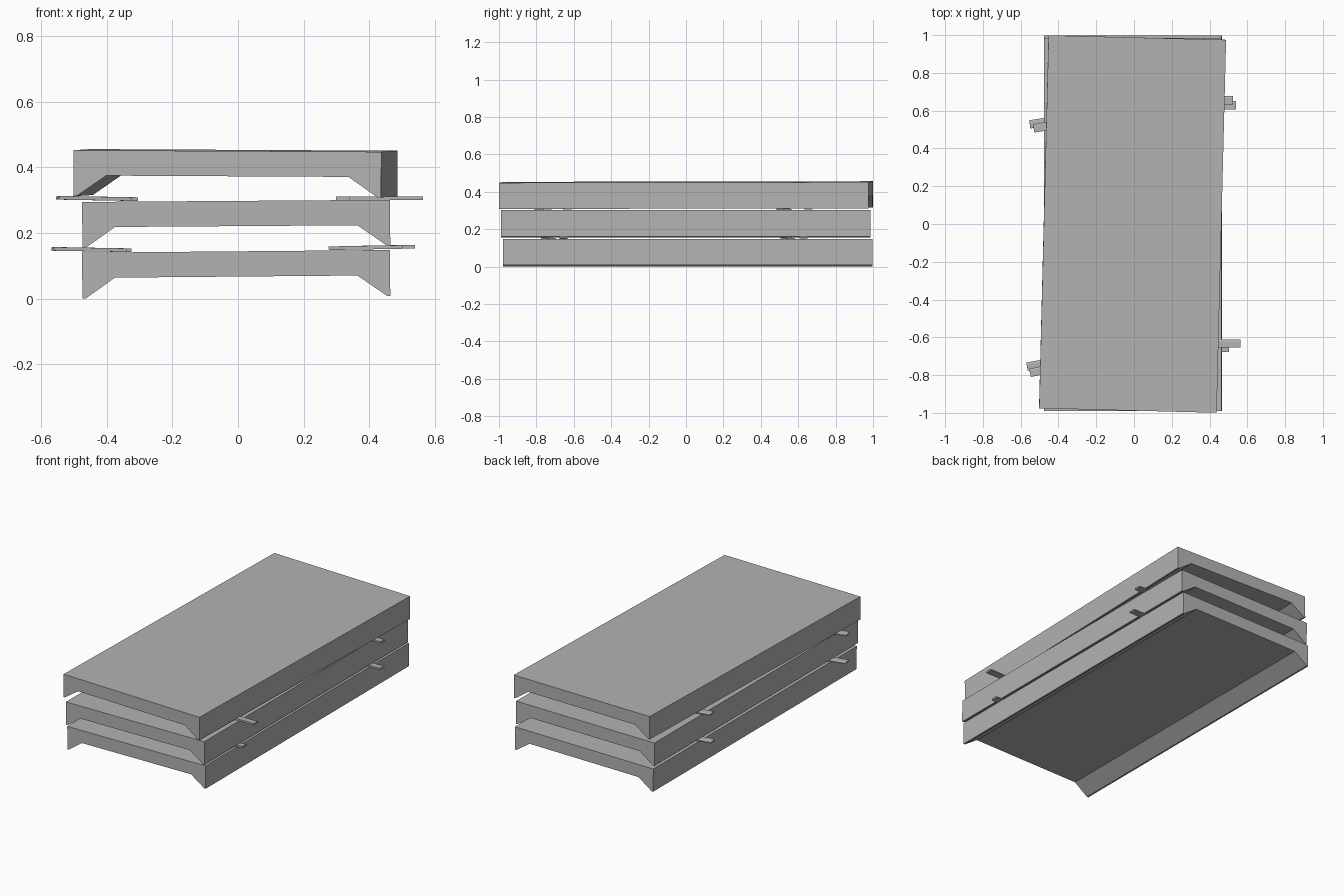
import bpy, bmesh
from math import radians
from mathutils import Matrix, Vector

if "Cube" in bpy.data.objects:
    bpy.data.objects.remove(bpy.data.objects["Cube"], do_unlink=True)

concrete = bpy.data.materials.new("grey_concrete")
concrete.use_nodes = True
GREY = (0.45, 0.45, 0.45, 1)
concrete.diffuse_color = GREY
concrete.node_tree.nodes["Principled BSDF"].inputs["Base Color"].default_value = GREY


def extrude_profile(name, profile, length, matrix):
    """Extrude an x-z outline along y, centred on the origin, then place it."""
    bm = bmesh.new()
    face = bm.faces.new([bm.verts.new((x, -length / 2, z)) for x, z in profile])
    out = bmesh.ops.extrude_face_region(bm, geom=[face])
    moved = [v for v in out["geom"] if isinstance(v, bmesh.types.BMVert)]
    bmesh.ops.translate(bm, verts=moved, vec=(0, length, 0))
    bmesh.ops.recalc_face_normals(bm, faces=bm.faces)
    mesh = bpy.data.meshes.new(name)
    bm.to_mesh(mesh)
    bm.free()
    mesh.materials.append(concrete)
    obj = bpy.data.objects.new(name, mesh)
    obj.matrix_world = matrix
    bpy.context.collection.objects.link(obj)


def place(loc, yaw=0, roll=0, pitch=0):
    return (Matrix.Translation(Vector(loc)) @ Matrix.Rotation(radians(yaw), 4, "Z")
            @ Matrix.Rotation(radians(roll), 4, "Y") @ Matrix.Rotation(radians(pitch), 4, "X"))


# Slabs: shallow channel with two sloping feet
half = [(0.47, 0.14), (0.47, 0), (0.46, 0), (0.37, 0.063)]
slab = half + [(-x, z) for x, z in reversed(half)]
extrude_profile("bottom_slab", slab, 1.975, place((-0.005, 0.01, 0.004), 0, -0.5))
extrude_profile("middle_slab", slab, 1.975, place((-0.005, -0.002, 0.158), 0, -0.4))
extrude_profile("top_slab", slab, 1.975, place((-0.008, 0, 0.312), -1.45, 0.3, 0.1))

# Spacers: thin bevelled strips poking out between the slabs
strip = [(-0.022, -0.005), (0.022, -0.005), (0.022, 0.002), (0.012, 0.006), (-0.022, 0.006)]
spacers = {
    "lower_right_front": (-0.455, -0.735, 0.149, 10, 1),
    "lower_right_back": (-0.44, 0.545, 0.149, 9, 1),
    "lower_left_front": (0.39, -0.655, 0.155, 0, -1),
    "lower_left_back": (0.428, 0.628, 0.156, 0, -1),
    "upper_right_front": (-0.44, -0.765, 0.305, 12, 1),
    "upper_right_back": (-0.42, 0.525, 0.305, 10, 1),
    "upper_left_front": (0.452, -0.633, 0.306, 0, 0),
    "upper_left_back": (0.412, 0.655, 0.306, 0, 0),
}
for name, (x, y, z, yaw, roll) in spacers.items():
    extrude_profile(name + "_spacer", strip, 0.226,
                    place((x, y, z), yaw, roll) @ Matrix.Rotation(radians(90), 4, "Z"))
